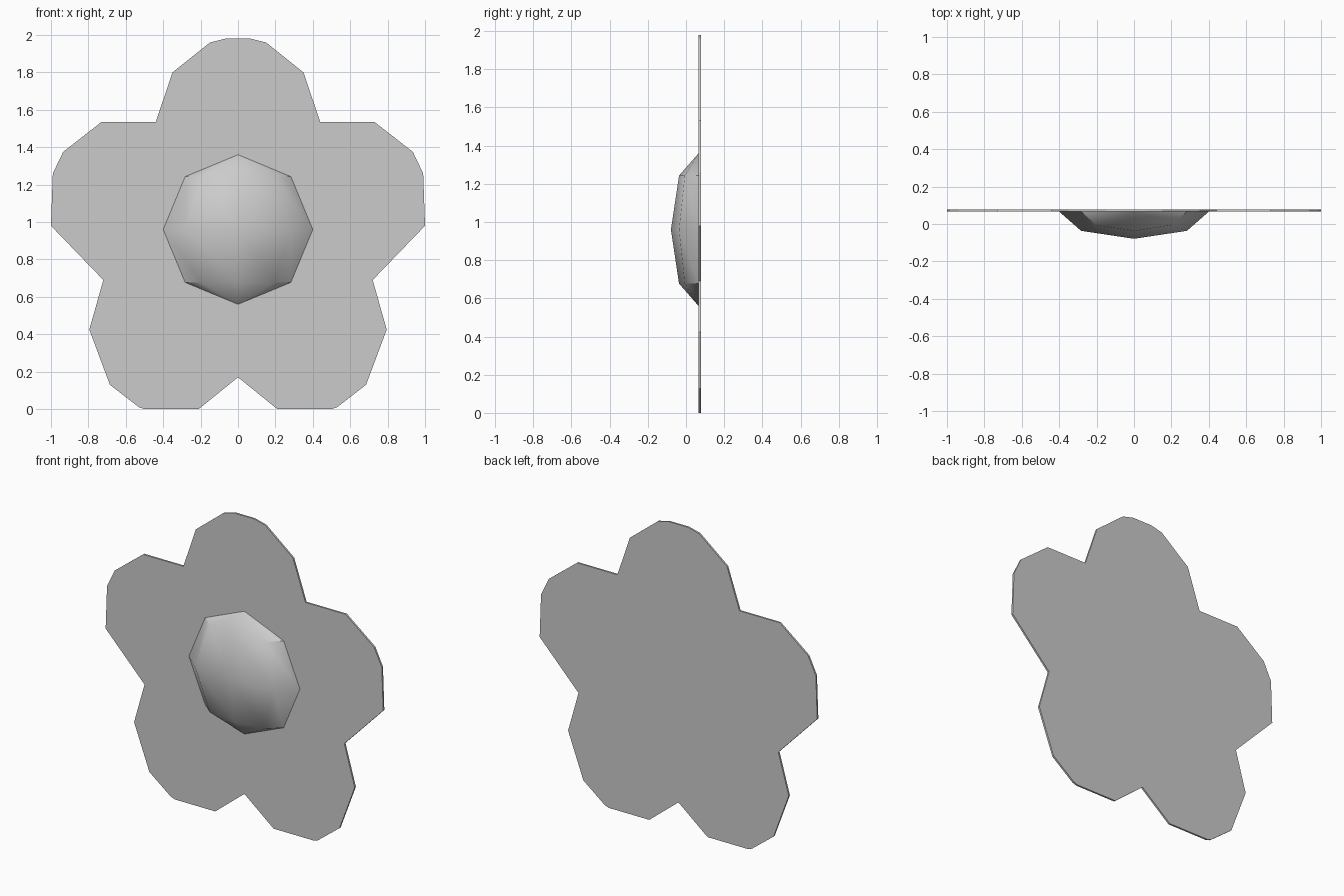
import bpy, bmesh, math

cube = bpy.data.objects.get("Cube")
if cube:
    bpy.data.objects.remove(cube, do_unlink=True)

grey = bpy.data.materials.new("light_grey")
grey.use_nodes = True
colour = (0.6, 0.6, 0.6, 1)
grey.diffuse_color = colour
grey.node_tree.nodes["Principled BSDF"].inputs["Base Color"].default_value = colour

PLATE_FRONT, PLATE_BACK = 0.066, 0.078
CENTRE_Z = 0.96


def finish(bm, name):
    bmesh.ops.recalc_face_normals(bm, faces=bm.faces)
    mesh = bpy.data.meshes.new(name)
    bm.to_mesh(mesh)
    bm.free()
    mesh.materials.append(grey)
    obj = bpy.data.objects.new(name, mesh)
    bpy.context.collection.objects.link(obj)
    return obj


# Five-petal plate: mirrored half outline, extruded
half = [(0.07, 1.98), (0.15, 1.96), (0.35, 1.80), (0.44, 1.535), (0.73, 1.535),
        (0.935, 1.375), (0.99, 1.26), (1.0, 0.98), (0.72, 0.69), (0.795, 0.425),
        (0.685, 0.13), (0.53, 0.01), (0.5, 0.0), (0.21, 0.0)]
outline = half + [(0, 0.17)] + [(-x, z) for x, z in reversed(half)]
bm = bmesh.new()
face = bm.faces.new([bm.verts.new((x, PLATE_FRONT, z)) for x, z in outline])
ext = bmesh.ops.extrude_face_region(bm, geom=[face])
back = [g for g in ext["geom"] if isinstance(g, bmesh.types.BMVert)]
bmesh.ops.translate(bm, verts=back, vec=(0, PLATE_BACK - PLATE_FRONT, 0))
finish(bm, "flower_petals")

# Flower centre: front half of a flattened low-poly sphere with upright poles
bm = bmesh.new()
bmesh.ops.create_uvsphere(bm, u_segments=8, v_segments=4, radius=1)
bmesh.ops.delete(bm, geom=[v for v in bm.verts if v.co.y > 0.01], context="VERTS")
for v in bm.verts:
    v.co = (v.co.x * 0.4, PLATE_FRONT + v.co.y * 0.145, CENTRE_Z + v.co.z * 0.4)
centre = finish(bm, "flower_centre")
bpy.ops.object.select_all(action="DESELECT")
centre.select_set(True)
bpy.context.view_layer.objects.active = centre
bpy.ops.object.shade_smooth_by_angle(angle=math.radians(38))
